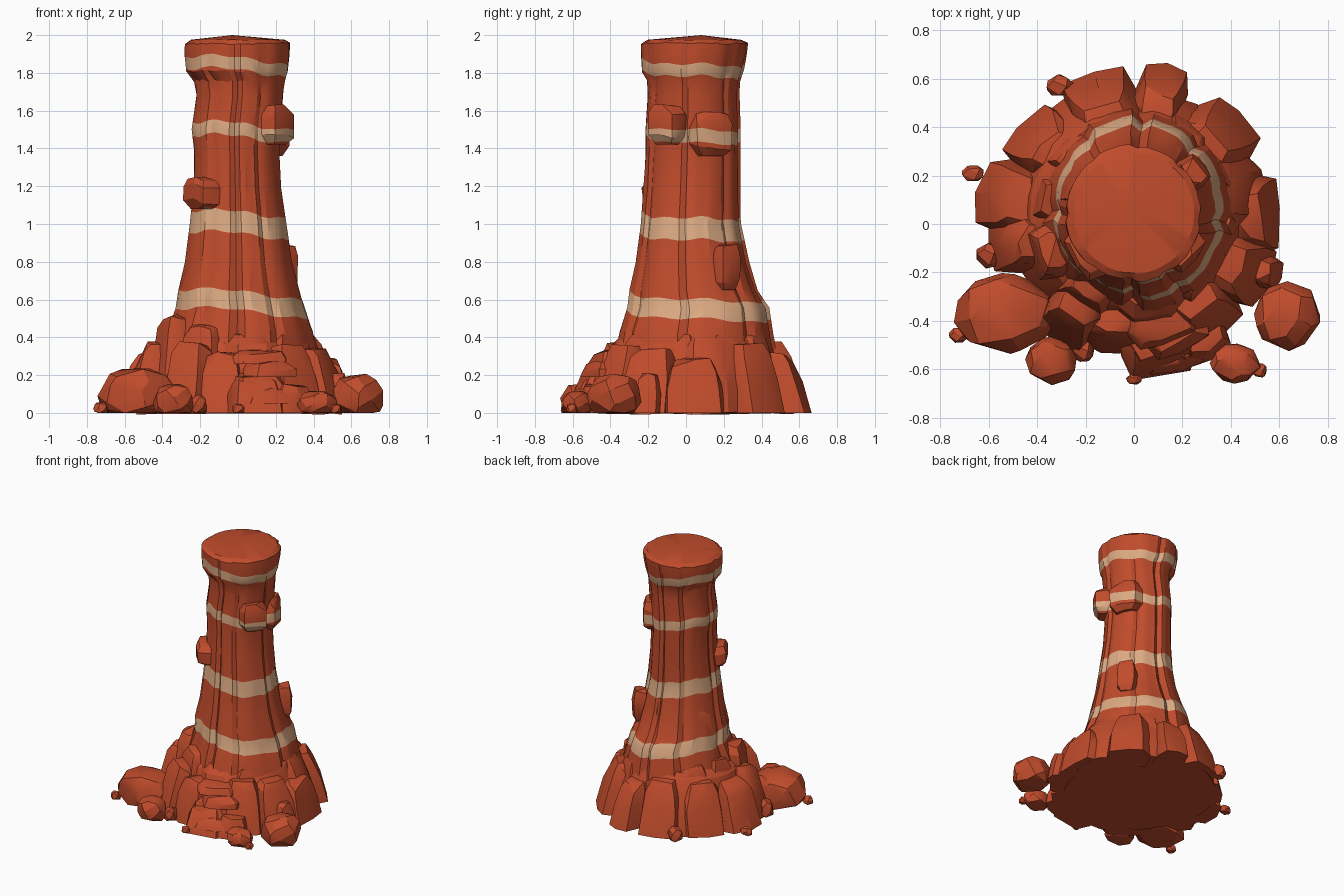
import bpy, bmesh, math, random
from mathutils import Vector, Matrix

if "Cube" in bpy.data.objects:
    bpy.data.objects.remove(bpy.data.objects["Cube"])

random.seed(11)
TAU = math.tau

def material(name, rgb):
    m = bpy.data.materials.new(name)
    m.diffuse_color = (*rgb, 1)
    m.use_nodes = True
    m.node_tree.nodes["Principled BSDF"].inputs["Base Color"].default_value = m.diffuse_color
    return m

RED = material("red_rock", (0.53, 0.072, 0.025))
TAN = material("pale_strata", (0.73, 0.41, 0.23))
BANDS = [(0.525, 0.625), (0.935, 1.05), (1.45, 1.52), (1.80, 1.865)]

def warp(co):
    """Tilt and ripple of the rock layers at a point."""
    a = math.atan2(co.y - 0.04, co.x)
    return -0.08 * co.x - 0.06 * co.y + 0.010 * math.sin(3 * a + 1) + 0.007 * math.sin(8 * a)

def finish(bm, name, banded=False):
    """Cut the pale layers into the mesh and make the object."""
    if banded:
        for v in bm.verts:
            v.co.z -= warp(v.co)
        for z in (e for b in BANDS for e in b):
            bmesh.ops.bisect_plane(bm, geom=bm.verts[:] + bm.edges[:] + bm.faces[:],
                                   plane_co=(0, 0, z), plane_no=(0, 0, 1))
        for f in bm.faces:
            z = f.calc_center_median().z
            f.material_index = int(any(lo < z < hi for lo, hi in BANDS))
        for v in bm.verts:
            v.co.z += warp(v.co)
    bmesh.ops.recalc_face_normals(bm, faces=bm.faces)
    me = bpy.data.meshes.new(name)
    bm.to_mesh(me)
    bm.free()
    me.materials.append(RED)
    me.materials.append(TAN)
    ob = bpy.data.objects.new(name, me)
    bpy.context.collection.objects.link(ob)
    bpy.ops.object.select_all(action='DESELECT')
    ob.select_set(True)
    bpy.context.view_layer.objects.active = ob
    bpy.ops.object.shade_smooth_by_angle(angle=math.radians(24))
    return ob

def hull(points, name, banded=False):
    bm = bmesh.new()
    for p in points:
        bm.verts.new((p[0], p[1], max(p[2], 0)))
    res = bmesh.ops.convex_hull(bm, input=bm.verts)
    junk = {g for g in res["geom_interior"] + res["geom_unused"]
            if isinstance(g, bmesh.types.BMVert)}
    bmesh.ops.delete(bm, geom=list(junk), context='VERTS')
    bmesh.ops.dissolve_limit(bm, angle_limit=math.radians(4), verts=bm.verts, edges=bm.edges)
    return finish(bm, name, banded)

BLOCK = ((0, 1), (0.5, 0.95), (0.84, 0.82), (1, 0.6))
KNOB = ((0, .6), (.25, .97), (.75, 1), (1, .75))

def slab(name, x, y, w, d, z0, z1, lean=0.0, rings=BLOCK, banded=False):
    """Chunky upright block: w across, d outward, its top leaning to the axis."""
    a = math.atan2(y - 0.03, x)
    rot = Matrix.Rotation(a, 3, 'Z')
    corners = [(t + random.uniform(-0.22, 0.22)) * TAU / 8 for t in range(8)]
    pts = []
    for t, s in rings:
        for c in corners:
            # squarish outline
            k = s * random.uniform(0.92, 1.03) / max(abs(math.cos(c)), abs(math.sin(c))) ** 0.6
            p = rot @ Vector((math.cos(c) * k * d / 2 - lean * t, math.sin(c) * k * w / 2, 0))
            pts.append((x + p.x, y + p.y, z0 + (z1 - z0) * t + random.uniform(-0.025, 0.015) * (t > 0)))
    return hull(pts, name, banded)

def boulder(name, x, y, rx, ry, h, n=34):
    """Rounded, faceted stone resting on the ground."""
    pts = []
    for i in range(n):
        z = 1 - 2 * (i + 0.5) / n
        r = (1 - z * z) ** 0.4
        z = math.copysign(abs(z) ** 0.8, z)
        a = i * 2.39996 + random.uniform(-0.3, 0.3)
        k = random.uniform(0.94, 1.03)
        pts.append((x + rx * r * math.cos(a) * k, y + ry * r * math.sin(a) * k, h * (0.4 + 0.6 * z * k)))
    return hull(pts, name)

def lathe(name, profile, ribs, banded=False, peak=None):
    """Loft of ribbed rings; a profile row is z, x min, x max, y min, y max, rib strength."""
    bm = bmesh.new()
    prev, n = None, len(ribs)
    for z, x0, x1, y0, y1, amt in profile:
        ring = []
        for i in range(n):
            a = TAU * i / n
            k = 1 + amt * (ribs[i] + random.uniform(-0.012, 0.008))
            ring.append(bm.verts.new(((x0 + x1) / 2 + (x1 - x0) / 2 * math.cos(a) * k,
                                      (y0 + y1) / 2 + (y1 - y0) / 2 * math.sin(a) * k,
                                      z + amt * random.uniform(-0.01, 0.01))))
        if prev:
            for i in range(n):
                j = (i + 1) % n
                bm.faces.new((prev[i], prev[j], ring[j], ring[i]))
        else:
            bm.faces.new(ring[::-1])
        prev = ring
    if peak:
        top = bm.verts.new(peak)
        for i in range(n):
            bm.faces.new((prev[i], prev[(i + 1) % n], top))
    else:
        bm.faces.new(prev)
    return finish(bm, name, banded)

def rib_pattern(n, lo, hi, out, crack):
    """Ribs of uneven width and depth with a narrow crack between neighbours."""
    ribs = []
    while len(ribs) < n:
        o = random.uniform(*out)
        ribs += [o + random.uniform(-.01, .01) for _ in range(random.randint(lo, hi))] + [o + crack]
    return ribs[:n]

# Column: uneven vertical ribs split by narrow cracks
lathe("column", [
    (0.20, -.42, .45, -.40, .50, 1), (0.42, -.38, .41, -.36, .46, 1),
    (0.55, -.335, .365, -.315, .435, 1), (0.65, -.325, .335, -.30, .38, 1),
    (0.80, -.285, .295, -.27, .33, 1), (1.00, -.26, .265, -.243, .29, 1),
    (1.20, -.24, .235, -.225, .285, 1), (1.38, -.237, .225, -.215, .285, 1),
    (1.50, -.25, .235, -.215, .285, 1), (1.68, -.225, .245, -.205, .28, 1),
    (1.76, -.235, .255, -.21, .285, .9), (1.81, -.277, .27, -.235, .305, .7),
    (1.90, -.287, .28, -.24, .322, .6), (1.955, -.285, .28, -.24, .328, .5),
    (1.975, -.25, .25, -.205, .295, .1)],
    rib_pattern(54, 4, 7, (-.075, .012), -.06), True, (-0.03, 0.08, 2.0))

# Broken plates clinging to the column
for k in range(13):
    a = TAU * (k * 0.382 + 0.05)
    z0 = 0.42 + 0.075 * k
    r = 0.285 - 0.115 * min(1, (z0 - 0.42) / 0.6)
    slab("column_plate", r * math.cos(a), 0.04 + r * math.sin(a), random.uniform(.14, .22), 0.11,
         z0, z0 + random.uniform(.22, .36), 0.035, banded=True)

# Ledges jutting from the column
slab("left_ledge", -0.175, -0.11, 0.24, 0.19, 1.08, 1.25, 0, KNOB, True)
slab("right_ledge", 0.185, -0.09, 0.20, 0.19, 1.42, 1.62, 0, KNOB, True)
slab("right_back_ledge", 0.175, 0.13, 0.26, 0.17, 1.36, 1.58, 0, KNOB, True)
slab("right_knob", 0.24, 0.21, 0.15, 0.13, 0.65, 0.88, 0, KNOB, True)

# Skirt filling the gaps behind the loose blocks
lathe("skirt", [(0, -.56, .55, -.53, .59, 1), (.12, -.53, .53, -.50, .57, 1),
                (.24, -.48, .49, -.45, .53, 1), (.36, -.44, .44, -.40, .48, 1),
                (.42, -.38, .39, -.34, .44, 1)],
      rib_pattern(36, 3, 5, (-.08, .02), -.05))

# Outer blocks round the foot: x, y, width, depth, height, lean
for x, y, w, d, h, lean in [
        (.11, .54, .22, .25, .31, .08), (-.13, .50, .32, .27, .37, .08),
        (.35, .36, .32, .27, .36, .08), (.52, .04, .33, .18, .28, .05),
        (-.38, .34, .30, .25, .36, .08), (-.54, .11, .32, .24, .32, .09),
        (-.49, -.09, .24, .24, .37, .08), (.45, -.19, .29, .26, .34, .08),
        (.30, -.37, .28, .23, .35, .08), (.10, -.53, .32, .21, .20, .06),
        (-.10, -.45, .27, .19, .31, .06), (-.27, -.40, .25, .23, .37, .08),
        (.29, -.49, .22, .17, .15, .03), (.55, -.20, .14, .14, .20, .03)]:
    slab("foot_block", x, y, w, d, 0, h, lean)
# Inner taller blocks
for x, y, w, d, h in [
        (-.36, -.12, .26, .18, .52), (-.36, .10, .25, .17, .46), (-.26, .30, .27, .17, .45),
        (-.02, .40, .27, .15, .42), (.22, .37, .25, .15, .42), (.36, .17, .25, .17, .41),
        (.38, -.04, .25, .15, .40), (.27, -.23, .27, .17, .41), (.06, -.33, .28, .15, .40),
        (-.19, -.28, .26, .18, .46)]:
    slab("upper_foot_block", x, y, w, d, 0.1, h, 0.03)

# Thin layered shelves at the front
for k in range(4):
    slab("front_shelf", 0.14 + 0.03 * (-1) ** k, -0.52 + 0.035 * k, 0.30, 0.18,
         0.05 + 0.07 * k, 0.12 + 0.07 * k, 0.01)

# Fallen stones
for x, y, rx, ry, h in [
        (-.535, -.37, .21, .175, .245), (.635, -.38, .14, .145, .21), (-.34, -.565, .11, .10, .16),
        (.42, -.575, .105, .085, .12), (-.305, .57, .062, .05, .10), (-.665, .21, .048, .037, .06),
        (-.725, -.46, .042, .035, .06), (.52, -.605, .032, .032, .05), (.0, -.64, .035, .025, .05),
        (-.21, -.52, .05, .055, .10), (-.60, -.13, .055, .055, .13)]:
    boulder("fallen_stone", x, y, rx, ry, h, 34 if rx > 0.1 else 18)
